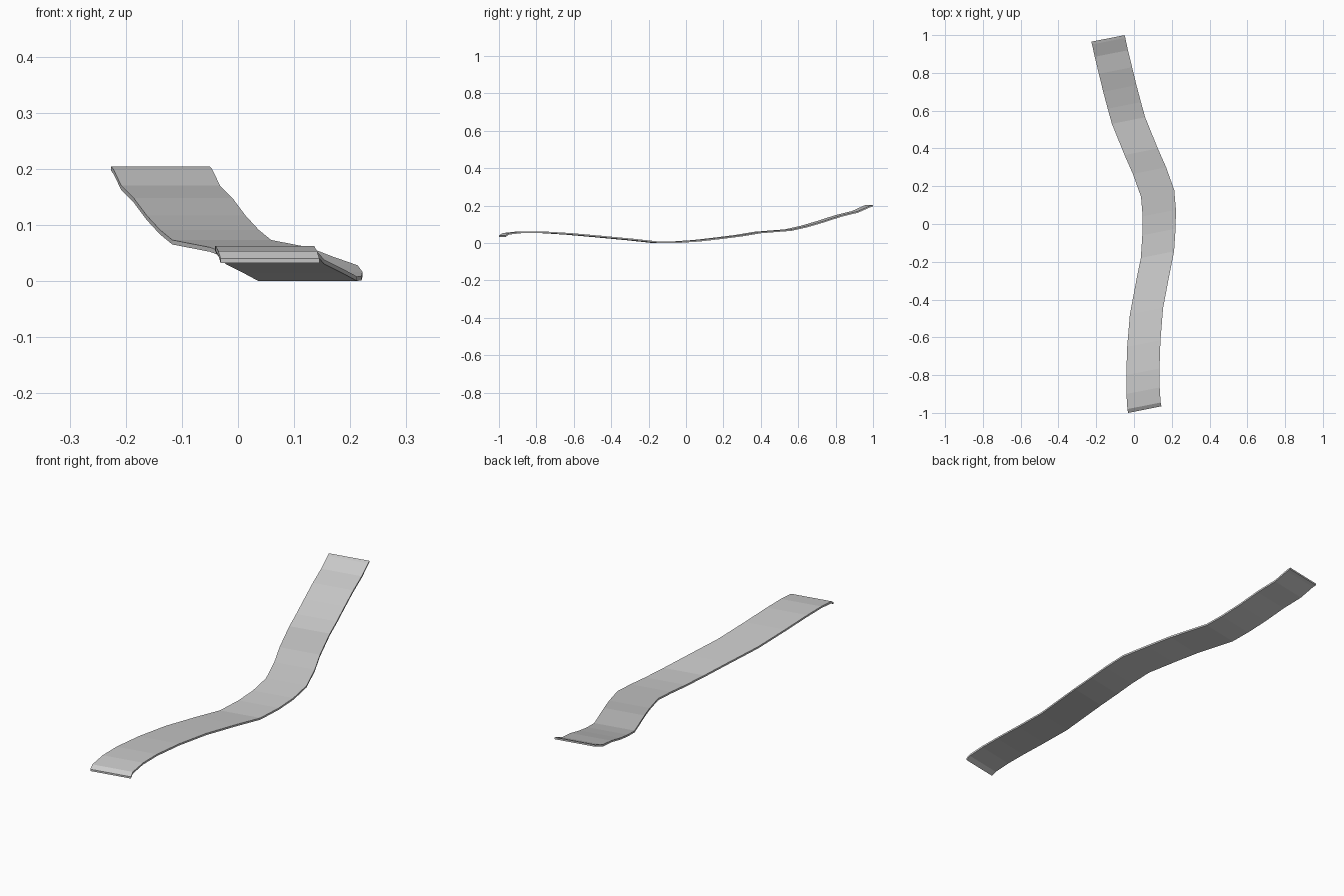
import bpy, bmesh
from mathutils import Vector

# Left edge of the top surface, from front to back (x, y, z)
path = [
    (-0.031, -1.000, 0.040), (-0.035, -0.980, 0.053), (-0.040, -0.900, 0.062),
    (-0.041, -0.800, 0.062), (-0.036, -0.650, 0.053), (-0.022, -0.480, 0.038),
    (0.010, -0.310, 0.022), (0.036, -0.180, 0.008), (0.044, -0.060, 0.009),
    (0.046, 0.040, 0.016), (0.037, 0.145, 0.028), (-0.006, 0.265, 0.043),
    (-0.050, 0.365, 0.060), (-0.117, 0.530, 0.073), (-0.139, 0.610, 0.091),
    (-0.163, 0.700, 0.117), (-0.186, 0.795, 0.148), (-0.208, 0.885, 0.170),
    (-0.222, 0.950, 0.199), (-0.226, 0.965, 0.204),
]
across = Vector((0.176, 0.035, 0))   # sweep direction across the ribbon
drop = Vector((0, 0, -0.008))        # thickness

# Ribbon: sweep a closed four-corner section along the path
bm = bmesh.new()
rings = []
for p in map(Vector, path):
    rings.append([bm.verts.new(c) for c in
                  (p, p + across, p + across + drop, p + drop)])
for a, b in zip(rings, rings[1:]):
    for i in range(4):
        j = (i + 1) % 4
        bm.faces.new((a[i], a[j], b[j], b[i]))
bm.faces.new(rings[0])
bm.faces.new(rings[-1])
bmesh.ops.recalc_face_normals(bm, faces=bm.faces)

mesh = bpy.data.meshes.new("curved_strip")
bm.to_mesh(mesh)
bm.free()
bpy.context.collection.objects.link(bpy.data.objects.new("curved_strip", mesh))
